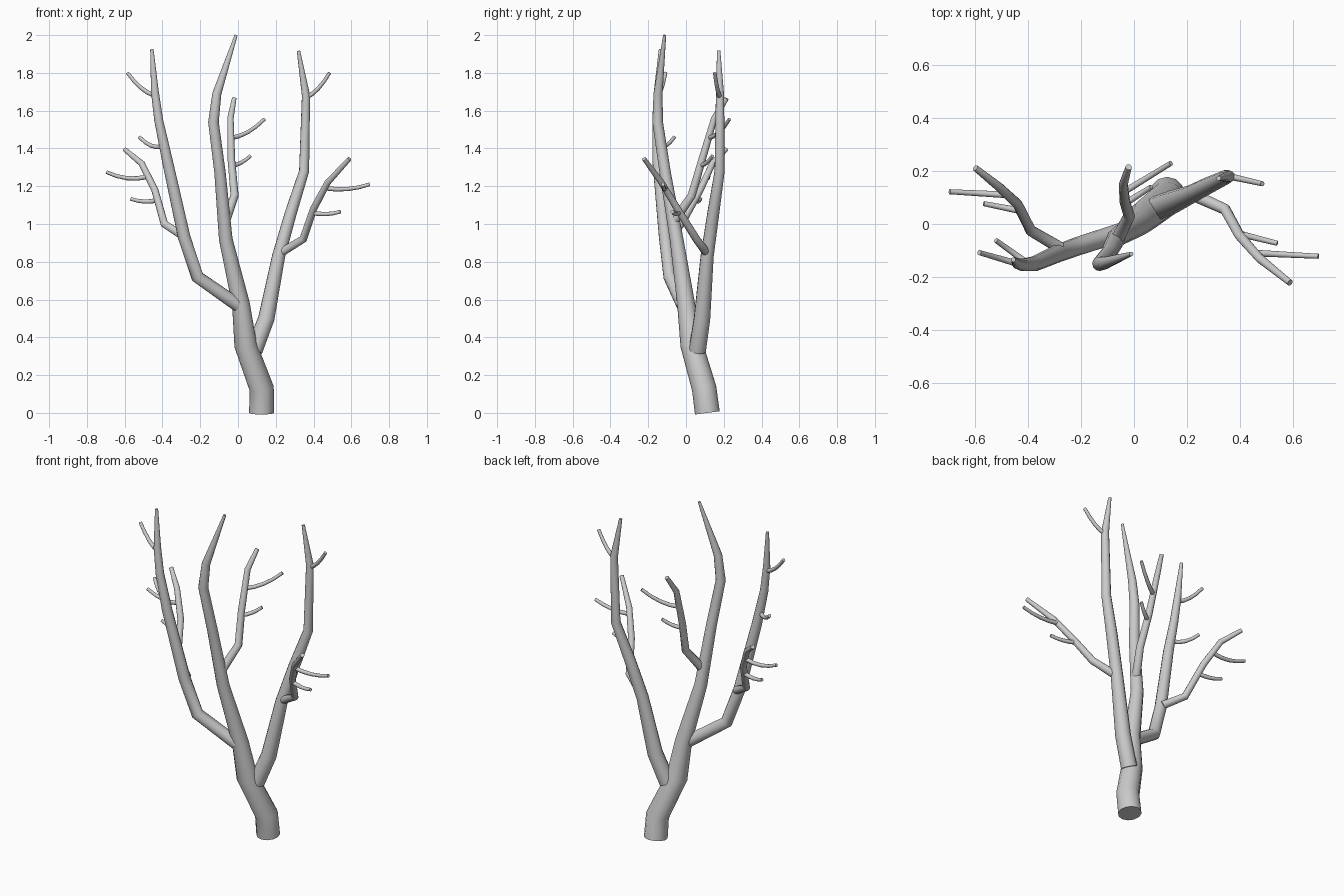
import bpy
from mathutils import Vector


def limb(name, pts):
    """Tapered round tube through (x, y, z, radius) points."""
    cu = bpy.data.curves.new(name + "_path", 'CURVE')
    cu.dimensions = '3D'
    cu.bevel_depth = 1.0
    cu.bevel_resolution = 4
    cu.use_fill_caps = True
    sp = cu.splines.new('POLY')
    sp.points.add(len(pts) - 1)
    for p, (x, y, z, r) in zip(sp.points, pts):
        p.co = (x, y, z, 1)
        p.radius = r
    tmp = bpy.data.objects.new(name + "_tmp", cu)
    bpy.context.collection.objects.link(tmp)
    bpy.context.view_layer.update()
    me = bpy.data.meshes.new_from_object(tmp)
    bpy.data.objects.remove(tmp)
    ob = bpy.data.objects.new(name, me)
    bpy.context.collection.objects.link(ob)
    bpy.ops.object.select_all(action='DESELECT')
    ob.select_set(True)
    bpy.context.view_layer.objects.active = ob
    bpy.ops.object.shade_smooth_by_angle(angle=0.8)


def twig(name, a, b, sag):
    """Thin twig from a to b, drooping by sag in the middle."""
    a, b = Vector(a), Vector(b)
    pts = []
    for i in range(5):
        t = i / 4
        p = a.lerp(b, t)
        p.z -= sag * 4 * t * (1 - t)
        pts.append((*p, 0.0125 - 0.003 * t))
    limb(name, pts)


# Trunk
limb("trunk", [
    (0.125, 0.113, 0, 0.066), (0.125, 0.096, 0.13, 0.065),
    (0.04, 0.03, 0.36, 0.06), (0.015, 0.0, 0.58, 0.047),
    (-0.065, -0.05, 0.92, 0.036), (-0.095, -0.11, 1.27, 0.03),
    (-0.13, -0.15, 1.54, 0.028), (-0.112, -0.148, 1.69, 0.024),
    (-0.01, -0.113, 2.0, 0.008)])

# Main limbs
limb("left_limb", [
    (0.0, -0.015, 0.57, 0.036), (-0.215, -0.085, 0.72, 0.035),
    (-0.285, -0.11, 0.93, 0.034), (-0.375, -0.15, 1.34, 0.029),
    (-0.42, -0.155, 1.55, 0.024), (-0.44, -0.15, 1.70, 0.021),
    (-0.456, -0.135, 1.925, 0.009)])
limb("right_limb", [
    (0.085, 0.06, 0.33, 0.046), (0.15, 0.085, 0.50, 0.044),
    (0.215, 0.112, 0.83, 0.035), (0.28, 0.145, 1.06, 0.032),
    (0.35, 0.178, 1.28, 0.027), (0.36, 0.18, 1.68, 0.022),
    (0.32, 0.173, 1.917, 0.009)])

# Secondary branches
limb("left_branch", [
    (-0.28, -0.09, 0.93, 0.023), (-0.39, -0.025, 1.0, 0.021),
    (-0.44, 0.075, 1.18, 0.019), (-0.51, 0.14, 1.32, 0.017),
    (-0.6, 0.212, 1.395, 0.012)])
limb("right_branch", [
    (0.23, 0.107, 0.85, 0.023), (0.345, 0.055, 0.92, 0.021),
    (0.40, -0.045, 1.08, 0.019), (0.475, -0.13, 1.22, 0.017),
    (0.59, -0.222, 1.345, 0.012)])
limb("middle_branch", [
    (-0.065, -0.06, 1.02, 0.025), (-0.018, 0.03, 1.15, 0.022),
    (-0.035, 0.085, 1.34, 0.02), (-0.04, 0.15, 1.56, 0.017),
    (-0.02, 0.215, 1.665, 0.012)])

# Twigs
for i, (a, b, sag) in enumerate([
        ((-0.48, 0.11, 1.25), (-0.697, 0.122, 1.275), 0.02),
        ((-0.43, 0.05, 1.125), (-0.568, 0.077, 1.133), 0.01),
        ((-0.40, -0.15, 1.41), (-0.522, -0.062, 1.46), 0.02),
        ((-0.44, -0.15, 1.68), (-0.585, -0.108, 1.80), 0.02),
        ((0.46, -0.11, 1.19), (0.697, -0.122, 1.21), 0.015),
        ((0.39, -0.035, 1.06), (0.542, -0.073, 1.065), 0.01),
        ((0.36, 0.18, 1.67), (0.485, 0.152, 1.80), 0.02),
        ((-0.04, 0.12, 1.455), (0.14, 0.23, 1.555), 0.02),
        ((-0.03, 0.08, 1.31), (0.065, 0.14, 1.36), 0.01)]):
    twig(f"twig_{i + 1}", a, b, sag)
